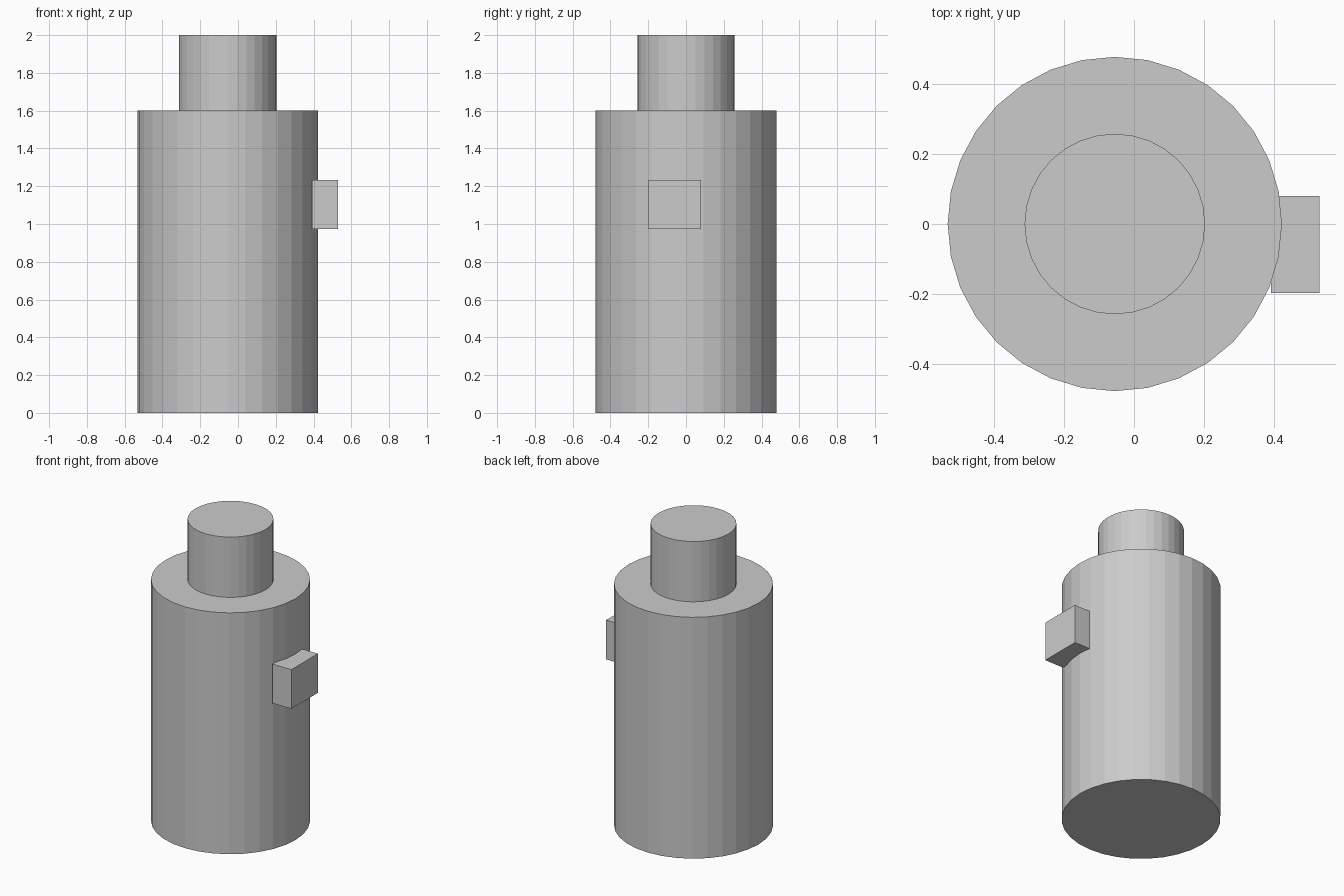
import bpy

cube = bpy.data.objects.get("Cube")
if cube:
    bpy.data.objects.remove(cube, do_unlink=True)

grey = bpy.data.materials.new("light_grey")
grey.use_nodes = True
colour = (0.6, 0.6, 0.6, 1)
grey.diffuse_color = colour
grey.node_tree.nodes["Principled BSDF"].inputs["Base Color"].default_value = colour

AXIS_X = -0.055


def finish(name):
    obj = bpy.context.object
    obj.name = name
    obj.data.materials.append(grey)
    return obj


def cylinder(name, radius, bottom, top):
    bpy.ops.mesh.primitive_cylinder_add(
        vertices=32, radius=radius, depth=top - bottom,
        location=(AXIS_X, 0, (bottom + top) / 2))
    return finish(name)


def block(name, low, high):
    centre = [(a + b) / 2 for a, b in zip(low, high)]
    bpy.ops.mesh.primitive_cube_add(size=1, location=centre)
    obj = finish(name)
    obj.scale = [b - a for a, b in zip(low, high)]
    bpy.ops.object.transform_apply(location=False, rotation=False, scale=True)
    return obj


# Wide body and narrow neck, both faceted and flat shaded
cylinder("body", 0.478, 0, 1.6)
cylinder("neck", 0.258, 1.6, 2)

# Small block set into the left side
block("side_block", (0.392, -0.198, 0.973), (0.53, 0.08, 1.233))
